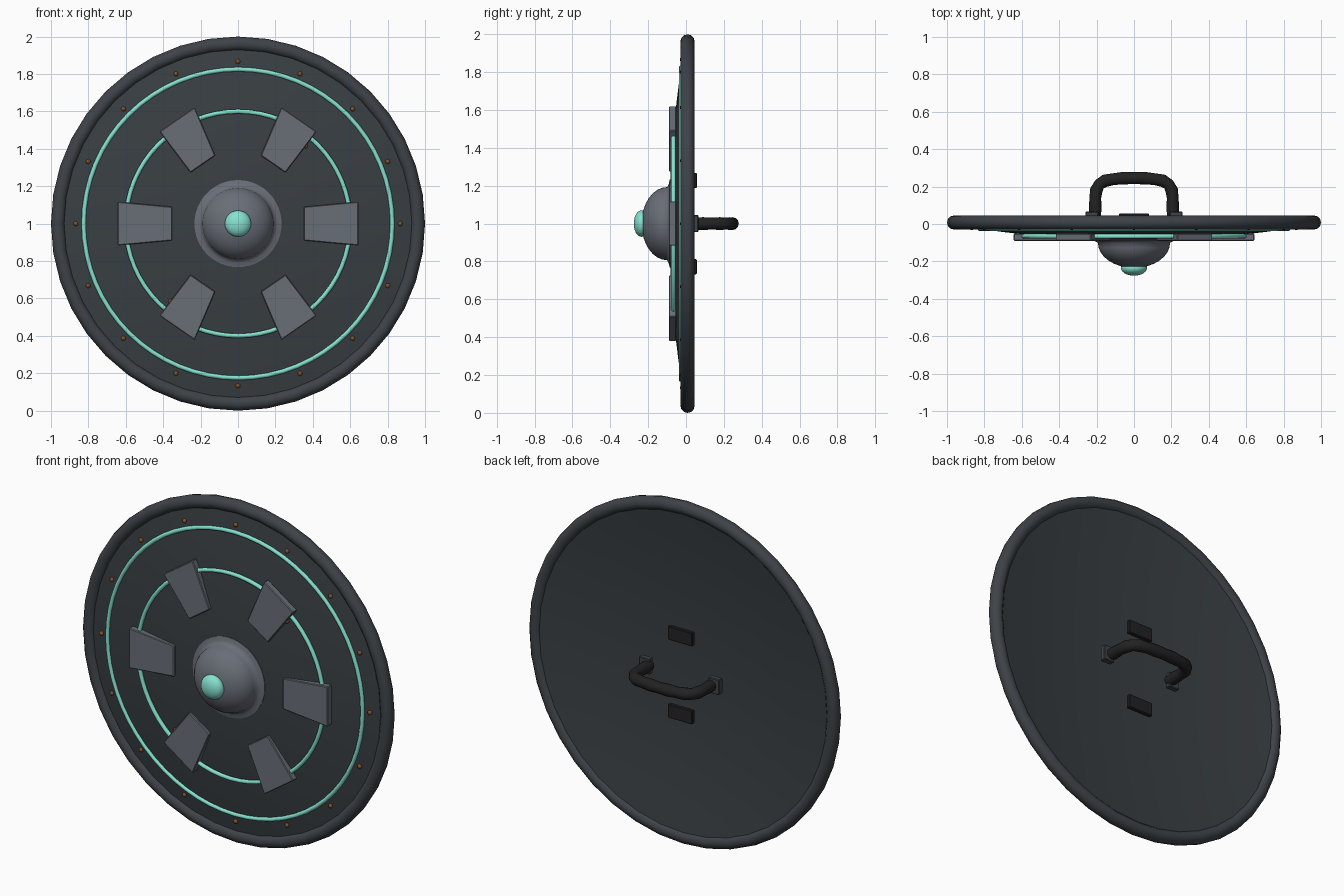
import bpy, bmesh, math
from mathutils import Vector

if "Cube" in bpy.data.objects:
    bpy.data.objects.remove(bpy.data.objects["Cube"])

CZ = 1.0  # height of the shield centre


def material(name, rgb):
    m = bpy.data.materials.new(name)
    lin = [((c / 255 + 0.055) / 1.055) ** 2.4 for c in rgb]
    m.diffuse_color = (*lin, 1)
    m.use_nodes = True
    m.node_tree.nodes["Principled BSDF"].inputs["Base Color"].default_value = m.diffuse_color
    return m


DARK = material("dark_slate", (57, 63, 67))
RIM = material("rim_slate", (62, 67, 72))
GREY = material("steel_grey", (105, 110, 119))
TEAL = material("pale_teal", (134, 226, 208))
BROWN = material("rivet_bronze", (128, 82, 40))
BLACK = material("grip_black", (34, 34, 34))


def finish(name, bm, mat, smooth=None):
    bmesh.ops.recalc_face_normals(bm, faces=bm.faces[:])
    me = bpy.data.meshes.new(name)
    bm.to_mesh(me)
    bm.free()
    me.materials.append(mat)
    ob = bpy.data.objects.new(name, me)
    bpy.context.collection.objects.link(ob)
    if smooth:
        bpy.ops.object.select_all(action='DESELECT')
        ob.select_set(True)
        bpy.context.view_layer.objects.active = ob
        bpy.ops.object.shade_smooth_by_angle(angle=math.radians(smooth))
    return ob


def lathe(name, profile, mat, seg=64, closed=False, smooth=40):
    """Spin (radius, y) points around the shield axis."""
    bm = bmesh.new()
    rings = []
    for r, y in profile:
        if r < 1e-6:
            rings.append([bm.verts.new((0, y, CZ))])
        else:
            rings.append([bm.verts.new((r * math.sin(2 * math.pi * i / seg), y,
                                        CZ + r * math.cos(2 * math.pi * i / seg)))
                          for i in range(seg)])
    pairs = list(zip(rings, rings[1:]))
    if closed:
        pairs.append((rings[-1], rings[0]))
    for a, b in pairs:
        for i in range(seg):
            j = (i + 1) % seg
            vs = [a[i % len(a)], a[j % len(a)], b[j % len(b)], b[i % len(b)]]
            bm.faces.new(list(dict.fromkeys(vs)))
    return finish(name, bm, mat, smooth)


def ring(name, radius, y, tube, mat, seg, sides):
    pts = [(radius + tube * math.cos(2 * math.pi * k / sides),
            y + tube * math.sin(2 * math.pi * k / sides)) for k in range(sides)]
    return lathe(name, pts, mat, seg, closed=True, smooth=50)


def prism(name, pts, y0, y1, mat, bevel=0.004):
    """Extrude an (x, z) outline between two depths."""
    bm = bmesh.new()
    f = bm.faces.new([bm.verts.new((x, y0, CZ + z)) for x, z in pts])
    ex = bmesh.ops.extrude_face_region(bm, geom=[f])
    for v in ex["geom"]:
        if isinstance(v, bmesh.types.BMVert):
            v.co.y = y1
    bmesh.ops.bevel(bm, geom=bm.edges[:], offset=bevel, segments=1, affect='EDGES')
    return finish(name, bm, mat)


def face_y(r):
    return -0.088 + 0.092 * r * r


# Dished shield body: domed front, hollow back
radii = [0, 0.12, 0.24, 0.36, 0.48, 0.6, 0.72, 0.84, 0.95]
body = [(r, face_y(r)) for r in radii]
body += [(r, -0.042 + 0.08 * r * r) for r in reversed(radii)]
lathe("shield_body", body, DARK)

# Rounded rim
ring("rim", 0.9625, 0.008, 0.0375, RIM, 40, 12)

# Glowing rings
ring("outer_ring", 0.825, -0.026, 0.012, TEAL, 64, 8)
ring("inner_ring", 0.6, -0.066, 0.012, TEAL, 64, 8)

# Central boss: flared foot blending into a rounded dome
boss = [(0, -0.06), (0.233, -0.06), (0.233, -0.086), (0.21, -0.091)]
for k in range(9):
    a = math.pi / 2 * k / 8
    boss.append((0.193 * math.cos(a) if k < 8 else 0, -0.1 - 0.135 * math.sin(a)))
lathe("boss", boss, GREY, 48, smooth=75)

# Gem on the boss
gem = [(0.07 * math.sin(math.pi * k / 12), -0.235 - 0.041 * math.cos(math.pi * k / 12))
       for k in range(13)]
gem[0], gem[-1] = (0, gem[0][1]), (0, gem[-1][1])
lathe("gem", gem, TEAL, 32, smooth=60)

# Six tapered plates: two level, four slanted
level = [(0.352, 0.09), (0.643, 0.117), (0.643, -0.117), (0.352, -0.09)]
slanted = [(0.232, 0.622), (0.42, 0.492), (0.254, 0.273), (0.122, 0.364)]
for sx in (1, -1):
    prism("level_plate", [(sx * x, z) for x, z in level], -0.052, -0.09, GREY)
    for sz in (1, -1):
        prism("slanted_plate", [(sx * x, sz * z) for x, z in slanted], -0.052, -0.09, GREY)


# Rivets around the edge and two beside the plates
def rivet(name, r, ang):
    bm = bmesh.new()
    bmesh.ops.create_uvsphere(bm, u_segments=10, v_segments=6, radius=0.013)
    bmesh.ops.translate(bm, verts=bm.verts[:], vec=(
        r * math.cos(ang), face_y(r) - 0.001, CZ + r * math.sin(ang)))
    finish(name, bm, BROWN, 60)


for i in range(16):
    rivet("edge_rivet", 0.867, i * math.pi / 8)
for deg in (49, 229):
    rivet("plate_rivet", 0.55, math.radians(deg))


# Back pads and handle mounts
def box(name, x, z, w, h, y1, mat):
    prism(name, [(x - w / 2, z - h / 2), (x + w / 2, z - h / 2),
                 (x + w / 2, z + h / 2), (x - w / 2, z + h / 2)], 0.032, y1, mat, 0.004)


for s in (1, -1):
    box("back_pad", 0, s * 0.228, 0.16, 0.08, 0.057, BLACK)
    box("handle_mount", s * 0.225, 0, 0.07, 0.09, 0.066, RIM)

# Handle: round tube swept along a rounded arch, lightly ribbed like a wrap
half = [(0.208, 0.04), (0.207, 0.09), (0.207, 0.14), (0.202, 0.18), (0.185, 0.212),
        (0.155, 0.231), (0.11, 0.24), (0.055, 0.245)]
path = [Vector((x, y, CZ)) for x, y in half] + [Vector((0, 0.246, CZ))]
path += [Vector((-x, y, CZ)) for x, y in reversed(half)]
bm = bmesh.new()
loops = []
for i, p in enumerate(path):
    t = (path[min(i + 1, len(path) - 1)] - path[max(i - 1, 0)]).normalized()
    n = t.cross(Vector((0, 0, 1)))
    rad = 0.034 if i % 2 else 0.031
    loops.append([bm.verts.new(p + rad * (n * math.cos(k * math.pi / 6) +
                  Vector((0, 0, 1)) * math.sin(k * math.pi / 6))) for k in range(12)])
for a, b in zip(loops, loops[1:]):
    for k in range(12):
        bm.faces.new((a[k], a[(k + 1) % 12], b[(k + 1) % 12], b[k]))
bm.faces.new(loops[0])
bm.faces.new(loops[-1])
finish("handle", bm, BLACK, 50)
